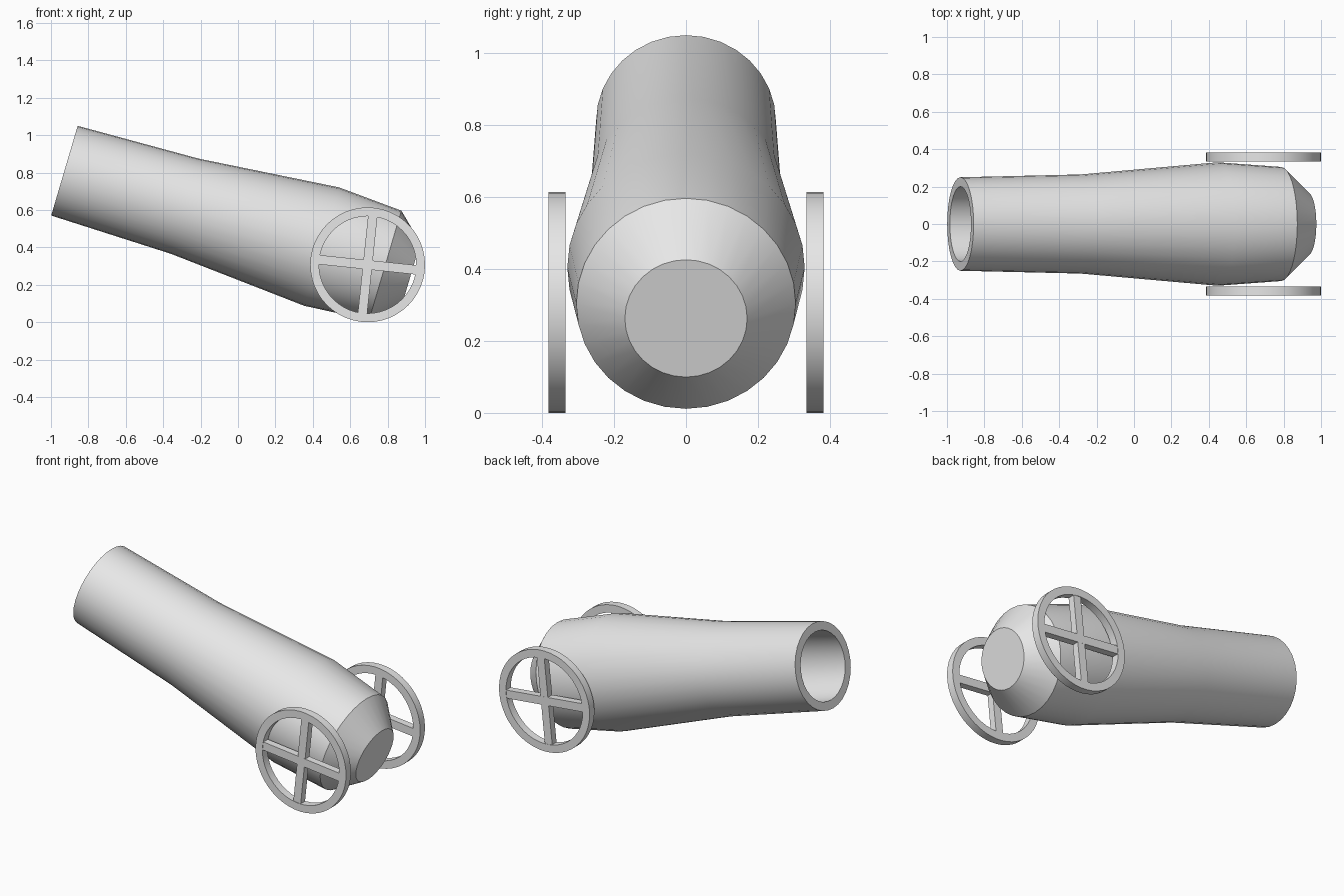
import bpy, bmesh, math
from mathutils import Vector, Matrix

if "Cube" in bpy.data.objects:
    bpy.data.objects.remove(bpy.data.objects["Cube"])

iron = bpy.data.materials.new("grey_iron")
iron.diffuse_color = (0.8, 0.8, 0.8, 1)
iron.use_nodes = True
iron.node_tree.nodes["Principled BSDF"].inputs["Base Color"].default_value = iron.diffuse_color


def finish(name, bm):
    bmesh.ops.recalc_face_normals(bm, faces=bm.faces[:])
    me = bpy.data.meshes.new(name)
    bm.to_mesh(me)
    bm.free()
    me.materials.append(iron)
    ob = bpy.data.objects.new(name, me)
    bpy.context.collection.objects.link(ob)
    bpy.ops.object.select_all(action='DESELECT')
    bpy.context.view_layer.objects.active = ob
    ob.select_set(True)
    bpy.ops.object.shade_smooth_by_angle(angle=math.radians(30))
    return ob


def lathe(name, profile, origin, axis, up, steps, closed=False):
    """Revolve (distance along axis, radius) points; cap the ends unless closed."""
    axis, up = Vector(axis).normalized(), Vector(up).normalized()
    side = axis.cross(up)
    bm = bmesh.new()
    rings = []
    for t, r in profile:
        ring = []
        for i in range(steps):
            a = 2 * math.pi * i / steps
            ring.append(bm.verts.new(Vector(origin) + axis * t
                                     + (up * math.cos(a) + side * math.sin(a)) * r))
        rings.append(ring)
    pairs = list(zip(rings, rings[1:]))
    if closed:
        pairs.append((rings[-1], rings[0]))
    else:
        bm.faces.new(rings[0])
        bm.faces.new(rings[-1])
    for p, q in pairs:
        for i in range(steps):
            j = (i + 1) % steps
            bm.faces.new((p[i], p[j], q[j], q[i]))
    return finish(name, bm)


# Barrel: breech cap, tapered outside, muzzle lip, then the hollow bore
lathe("barrel",
      [(1.934, 0.17), (1.788, 0.305), (1.434, 0.33), (0.67, 0.265),
       (0, 0.25), (0, 0.2), (0.67, 0.215), (1.434, 0.28), (1.77, 0.25)],
      (-0.928, 0, 0.81), (0.959, 0, -0.283), (0.283, 0, 0.959), 32)

# Wheels: a flat rim and two crossed bars on each side
hub_x, hub_z, radius, inner = 0.693, 0.307, 0.307, 0.26
half = 0.0235
for label, s in (("front", -1), ("back", 1)):
    y = s * 0.3585
    lathe(label + "_wheel_rim",
          [(-half, radius), (half, radius), (half, inner), (-half, inner)],
          (hub_x, y, hub_z), (0, 1, 0), (0, 0, 1), 48, closed=True)
    for k, bar in enumerate(("long_spoke", "cross_spoke")):
        bm = bmesh.new()
        m = (Matrix.Translation((hub_x, y, hub_z))
             @ Matrix.Rotation(math.radians(6 + 90 * k), 4, 'Y')
             @ Matrix.Diagonal((2 * inner + 0.02, 2 * half - 0.004 - 0.001 * k, 0.05, 1)))
        bmesh.ops.create_cube(bm, size=1, matrix=m)
        finish(label + "_wheel_" + bar, bm)
